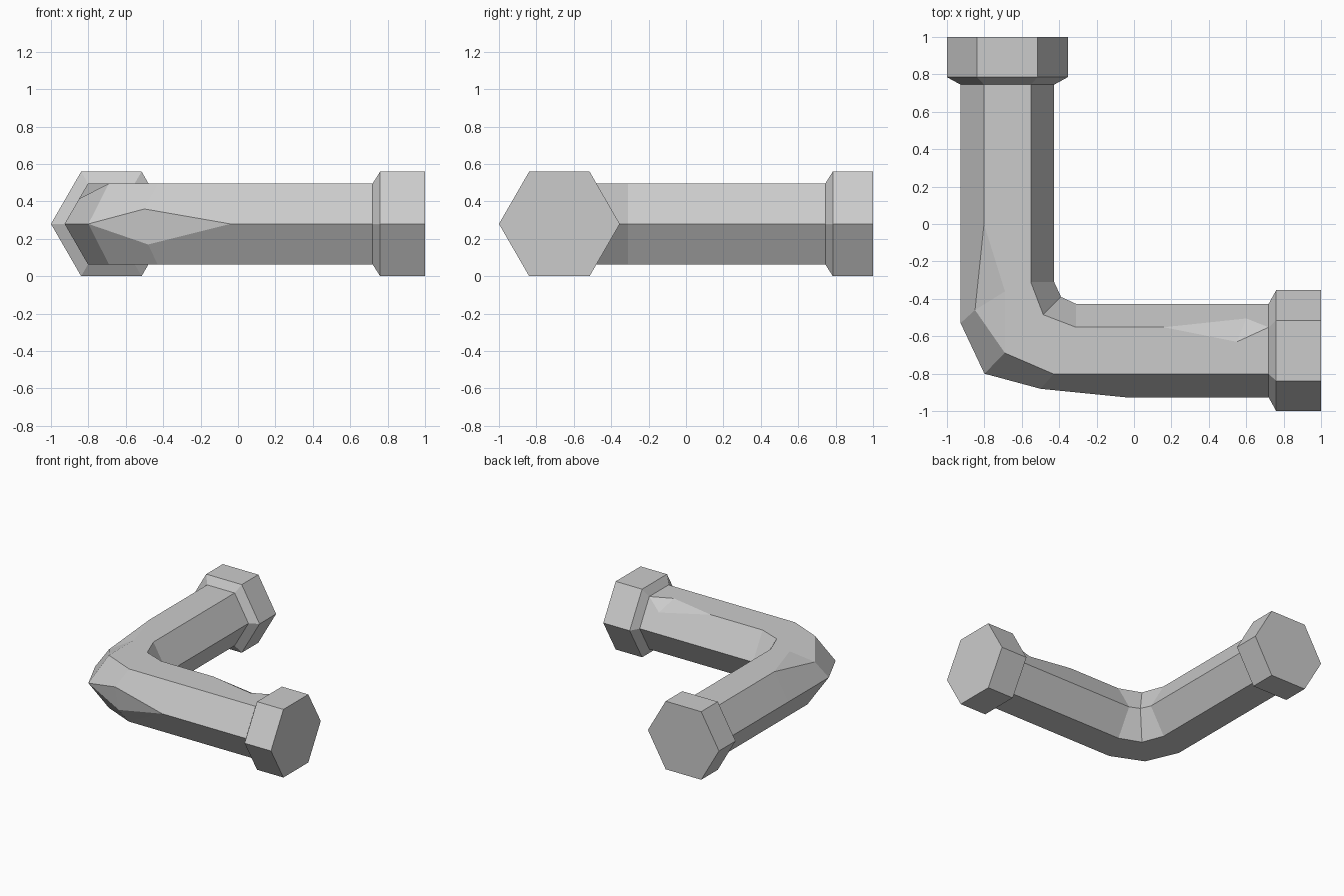
import bpy, bmesh
from math import cos, sin, pi

old = bpy.data.objects.get("Cube")
if old:
    bpy.data.objects.remove(old, do_unlink=True)

AXIS = -0.677        # both legs run along this offset
MID = 0.28           # height of the pipe centre
PIPE_R, COLLAR_R = 0.25, 0.323

grey = bpy.data.materials.new("plain_grey")
grey.use_nodes = True
grey.diffuse_color = (0.6, 0.6, 0.6, 1)
grey.node_tree.nodes["Principled BSDF"].inputs["Base Color"].default_value = (0.6, 0.6, 0.6, 1)


def hexagon(t, leg, r=PIPE_R):
    """Ring across a straight leg: outer, outer top, inner top, inner, inner bottom, outer bottom."""
    ring = []
    for k in range(6):
        a = pi - k * pi / 3
        off, z = AXIS + r * cos(a), MID + r * sin(a)
        ring.append((off, t, z) if leg == "back" else (t, off, z))
    return ring


def bend(*points):
    """Ring in the elbow from outer, outer flat, inner flat and inner plan points."""
    h = PIPE_R * sin(pi / 3)
    o, of, nf, n = points
    plan = [(o, 0), (of, h), (nf, h), (n, 0), (nf, -h), (of, -h)]
    return [(p[0], p[1], MID + z) for p, z in plan]


def chamfer(ring, corner, before, after):
    """Split one ring corner into two points, which flattens the edge there."""
    ring = list(ring)
    ring[corner] = (before, after)
    return ring


def loft(name, rings, cap=False):
    bm = bmesh.new()
    made = {}

    def vert(co):
        key = tuple(round(c, 4) for c in co)
        if key not in made:
            made[key] = bm.verts.new(key)
        return made[key]

    def face(verts):
        unique = list(dict.fromkeys(verts))
        if len(unique) > 2:
            bm.faces.new(unique)

    loops = []
    for ring in rings:
        loop = []
        for p in ring:
            pair = p if isinstance(p[0], tuple) else (p, p)
            loop += [vert(q) for q in pair]
        loops.append(loop)
    for a, b in zip(loops, loops[1:]):
        for i in range(len(a)):
            j = (i + 1) % len(a)
            face([a[i], a[j], b[j], b[i]])
    if cap:
        face(loops[-1])
    bmesh.ops.recalc_face_normals(bm, faces=bm.faces)
    mesh = bpy.data.meshes.new(name)
    bm.to_mesh(mesh)
    bm.free()
    mesh.materials.append(grey)
    obj = bpy.data.objects.new(name, mesh)
    bpy.context.collection.objects.link(obj)


# Elbow rings
corner_back = bend((-0.927, -0.53), (-0.802, -0.43), (-0.552, -0.31), (-0.427, -0.31))
corner_mid = bend((-0.8, -0.8), (-0.69, -0.69), (-0.485, -0.485), (-0.39, -0.39))
corner_front = bend((-0.04, -0.927), (-0.43, -0.802), (-0.31, -0.552), (-0.31, -0.427))

# Bent pipe with three flattened spots along its edges
loft("bent_pipe", [
    hexagon(0.745, "back"),
    hexagon(0, "back"),
    chamfer(corner_back, 1, (-0.85, -0.46, 0.414), (-0.69, -0.36, 0.4965)),
    corner_mid,
    chamfer(corner_front, 0, (-0.48, -0.864, 0.17), (-0.5, -0.881, 0.36)),
    corner_front,
    hexagon(0.16, "side"),
    chamfer(hexagon(0.57, "side"), 2, (0.55, -0.63, 0.4965), (0.6, -0.505, 0.415)),
    hexagon(0.72, "side"),
])

# Hexagonal end collars
for leg, start in (("back", 0.745), ("side", 0.72)):
    loft(leg + "_collar", [
        hexagon(start, leg),
        hexagon(start + 0.04, leg, COLLAR_R),
        hexagon(1, leg, COLLAR_R),
    ], cap=True)
